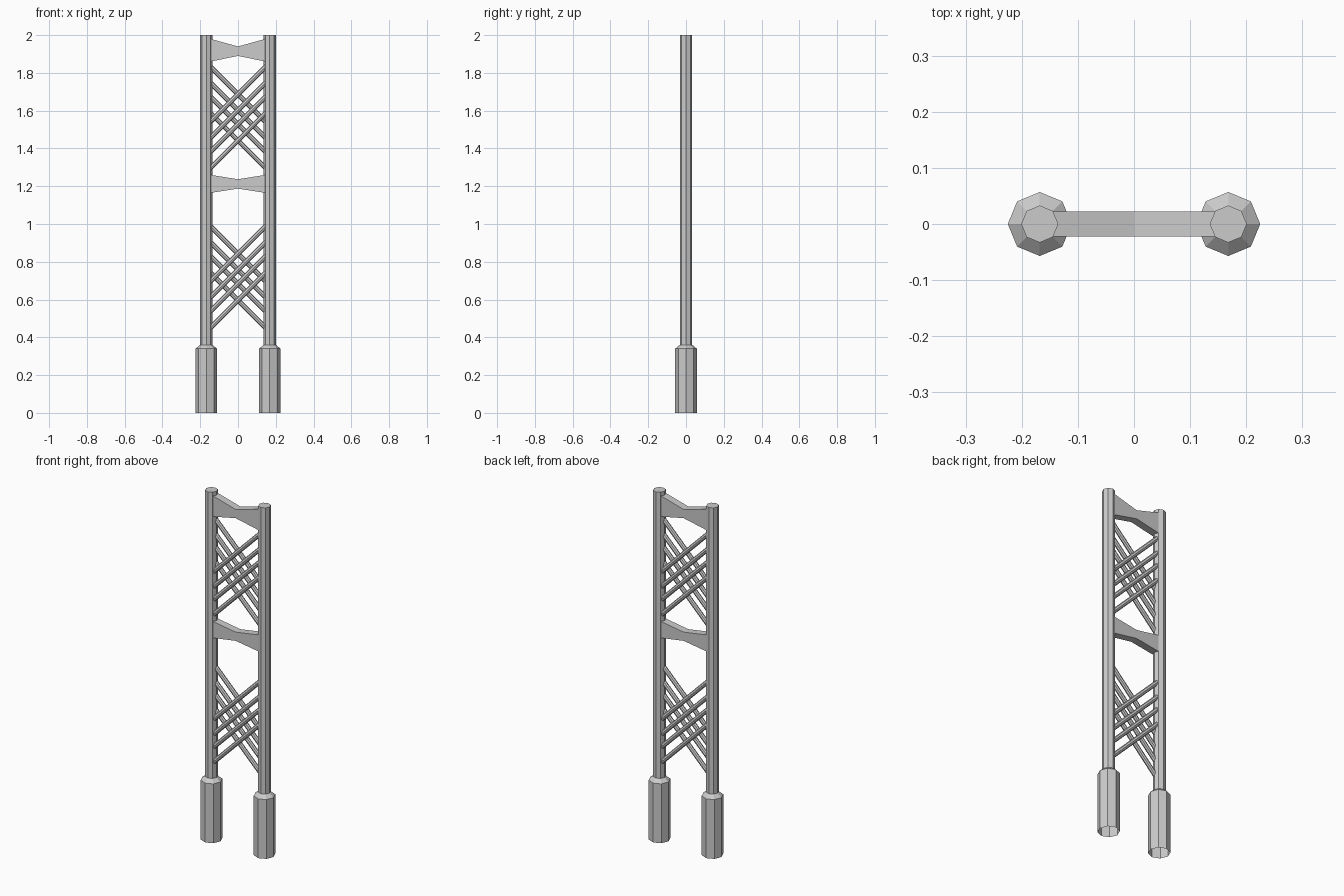
import bpy, bmesh, math
from mathutils import Vector

if "Cube" in bpy.data.objects:
    bpy.data.objects.remove(bpy.data.objects["Cube"])

POST_X = 0.168


def make_object(name, bm):
    bmesh.ops.recalc_face_normals(bm, faces=bm.faces)
    mesh = bpy.data.meshes.new(name)
    bm.to_mesh(mesh)
    bm.free()
    obj = bpy.data.objects.new(name, mesh)
    bpy.context.collection.objects.link(obj)
    return obj


# Octagonal post with a wider sleeve at the foot, open underneath
def post(name, x):
    bm = bmesh.new()
    rings = []
    for r, z in [(0.057, 0), (0.057, 0.34), (0.033, 0.36), (0.033, 2.0)]:
        rings.append([bm.verts.new((x + r * math.cos(i * math.pi / 4),
                                    r * math.sin(i * math.pi / 4), z)) for i in range(8)])
    for a, b in zip(rings, rings[1:]):
        for i in range(8):
            j = (i + 1) % 8
            bm.faces.new((a[i], a[j], b[j], b[i]))
    bm.faces.new(rings[-1])
    mesh = bpy.data.meshes.new(name)
    bm.to_mesh(mesh)
    bm.free()
    obj = bpy.data.objects.new(name, mesh)
    bpy.context.collection.objects.link(obj)


# Waisted crossbeam: deep at the posts, thin in the middle
def crossbeam(name, end_low, end_high, mid_low, mid_high):
    bm = bmesh.new()
    w, d = 0.145, 0.022
    outline = [(-w, end_low), (0, mid_low), (w, end_low),
               (w, end_high), (0, mid_high), (-w, end_high)]
    front = [bm.verts.new((x, -d, z)) for x, z in outline]
    back = [bm.verts.new((x, d, z)) for x, z in outline]
    for s in (front, back):
        bm.faces.new((s[0], s[1], s[4], s[5]))
        bm.faces.new((s[1], s[2], s[3], s[4]))
    for i in range(6):
        j = (i + 1) % 6
        bm.faces.new((front[i], front[j], back[j], back[i]))
    make_object(name, bm)


# Lattice of crossing diagonal rods, four each way
def lattice(name, centre):
    bm = bmesh.new()
    w = 0.15
    for side in (1, -1):
        direction = Vector((1, 0, side)).normalized()
        rot = direction.to_track_quat('Z', 'Y').to_matrix().to_4x4()
        for dz in (-0.123, -0.037, 0.037, 0.123):
            rod = bmesh.ops.create_cone(bm, cap_ends=True, segments=8, radius1=0.013,
                                        radius2=0.013, depth=2 * w * math.sqrt(2))
            bmesh.ops.transform(bm, matrix=rot, verts=rod['verts'])
            bmesh.ops.translate(bm, vec=(0, -0.006 * side, centre + dz), verts=rod['verts'])
    make_object(name, bm)


post("left_post", -POST_X)
post("right_post", POST_X)
crossbeam("top_crossbeam", 1.86, 1.98, 1.89, 1.94)
crossbeam("middle_crossbeam", 1.165, 1.26, 1.187, 1.237)
lattice("lower_lattice", 0.72)
lattice("upper_lattice", 1.565)
